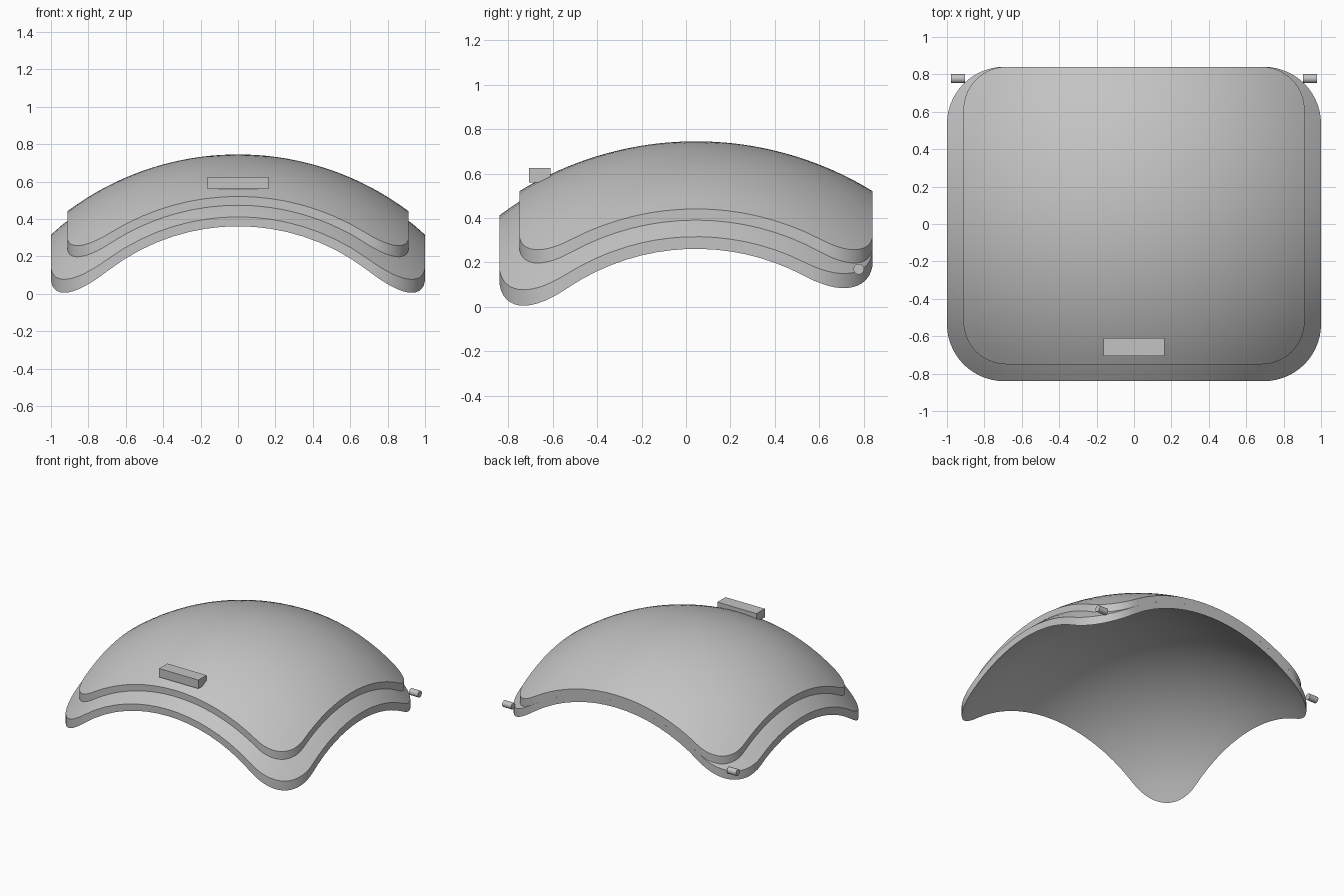
import bpy
import math
from mathutils import Vector

cube = bpy.data.objects.get("Cube")
if cube:
    bpy.data.objects.remove(cube, do_unlink=True)

# Single plain grey
grey = bpy.data.materials.new("plain grey")
grey.use_nodes = True
colour = (0.55, 0.55, 0.55, 1)
grey.diffuse_color = colour
grey.node_tree.nodes["Principled BSDF"].inputs["Base Color"].default_value = colour

# Both shells share one sphere centre, so the layers nest exactly
CENTRE = Vector((0, 0.045, -0.775))


def rounded_outline(half_x, half_y, radius, arc=14, straight=16):
    """Rounded rectangle, with its straight sides subdivided."""
    corners = []
    for i, (sx, sy) in enumerate(((1, 1), (-1, 1), (-1, -1), (1, -1))):
        mid = Vector((sx * (half_x - radius), sy * (half_y - radius)))
        angles = [math.pi / 2 * (i + k / arc) for k in range(arc + 1)]
        corners.append([mid + radius * Vector((math.cos(a), math.sin(a))) for a in angles])
    points = []
    for i, corner in enumerate(corners):
        start, end = corner[-1], corners[(i + 1) % 4][0]
        points += corner
        points += [start.lerp(end, k / straight) for k in range(1, straight)]
    return points


def dome_shell(name, outline, mid_y, outer, inner, rings=18):
    """Spherical slab trimmed vertically by an outline."""
    verts, faces, n = [], [], len(outline)

    def lift(p, radius):
        x, y = p.x, p.y + mid_y
        flat = x * x + (y - CENTRE.y) ** 2
        return (x, y, CENTRE.z + math.sqrt(radius * radius - flat))

    for radius in (outer, inner):
        base = len(verts)
        verts.append(lift(Vector((0, 0)), radius))
        for r in range(1, rings + 1):
            verts += [lift(p * r / rings, radius) for p in outline]
        for i in range(n):
            j = (i + 1) % n
            skin = [(base, base + 1 + i, base + 1 + j)]
            for r in range(rings - 1):
                a = base + 1 + r * n
                skin.append((a + i, a + n + i, a + n + j, a + j))
            faces += skin if radius == outer else [f[::-1] for f in skin]

    # Rim wall joining the two skins
    top = 1 + (rings - 1) * n
    low = top + 1 + rings * n
    for i in range(n):
        j = (i + 1) % n
        faces.append((top + i, low + i, low + j, top + j))

    mesh = bpy.data.meshes.new(name)
    mesh.from_pydata(verts, [], faces)
    mesh.update()
    obj = bpy.data.objects.new(name, mesh)
    bpy.context.collection.objects.link(obj)
    finish(obj)


def finish(obj):
    obj.data.materials.append(grey)
    bpy.ops.object.select_all(action="DESELECT")
    obj.select_set(True)
    bpy.context.view_layer.objects.active = obj
    bpy.ops.object.shade_smooth_by_angle(angle=math.radians(30))


# Curved shells
dome_shell("lower_shell", rounded_outline(1.0, 0.84, 0.305), 0, 1.48, 1.44)
dome_shell("upper_shell", rounded_outline(0.912, 0.795, 0.23), 0.045, 1.52, 1.48)

# Front handle bar
bpy.ops.mesh.primitive_cube_add(size=1, location=(0, -0.658, 0.593))
handle = bpy.context.object
handle.name = "front_handle"
handle.scale = (0.328, 0.098, 0.065)
bpy.ops.object.transform_apply(location=False, rotation=False, scale=True)
finish(handle)

# Hinge pins at the back corners
for side, name in ((1, "left_hinge_pin"), (-1, "right_hinge_pin")):
    bpy.ops.mesh.primitive_cylinder_add(vertices=24, radius=0.024, depth=0.075,
                                        location=(side * 0.94, 0.777, 0.17),
                                        rotation=(0, math.pi / 2, 0))
    pin = bpy.context.object
    pin.name = name
    finish(pin)
